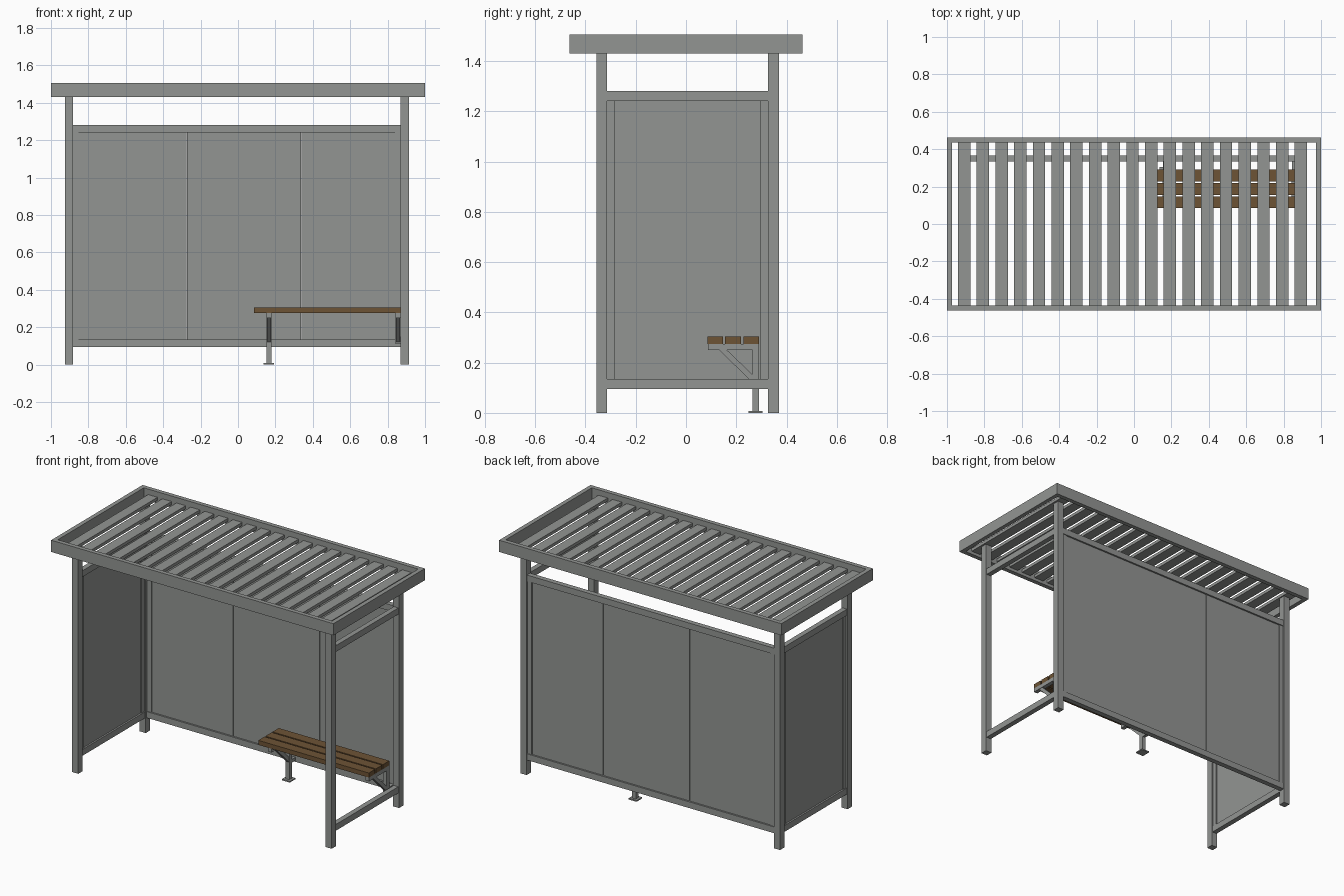
import bpy, bmesh, math
from mathutils import Vector

if "Cube" in bpy.data.objects:
    bpy.data.objects.remove(bpy.data.objects["Cube"])


def material(name, rgb):
    m = bpy.data.materials.new(name)
    m.diffuse_color = (*rgb, 1.0)
    m.use_nodes = True
    m.node_tree.nodes["Principled BSDF"].inputs["Base Color"].default_value = m.diffuse_color
    return m


STEEL = material("grey steel", (0.29, 0.30, 0.29))
WOOD = material("brown wood", (0.155, 0.088, 0.036))


def prism(name, profile, x0, x1, mat):
    """Extrude a (y, z) outline from x0 to x1."""
    bm = bmesh.new()
    a = [bm.verts.new((x0, y, z)) for y, z in profile]
    b = [bm.verts.new((x1, y, z)) for y, z in profile]
    n = len(profile)
    bm.faces.new(a)
    bm.faces.new(b[::-1])
    for i in range(n):
        j = (i + 1) % n
        bm.faces.new((a[i], b[i], b[j], a[j]))
    bmesh.ops.recalc_face_normals(bm, faces=bm.faces)
    me = bpy.data.meshes.new(name)
    bm.to_mesh(me)
    bm.free()
    me.materials.append(mat)
    ob = bpy.data.objects.new(name, me)
    bpy.context.collection.objects.link(ob)
    return ob


def box(name, x, y, z, mat=STEEL):
    """Box from (min, max) ranges."""
    return prism(name, [(y[0], z[0]), (y[1], z[0]), (y[1], z[1]), (y[0], z[1])],
                 x[0], x[1], mat)


LEFT, RIGHT = (-0.925, -0.882), (0.87, 0.913)
FRONT, BACK = (-0.357, -0.314), (0.326, 0.37)
LOW, HIGH = (0.095, 0.135), (1.24, 1.28)

# Corner posts
for sx, px in (("left", LEFT), ("right", RIGHT)):
    for sy, py in (("front", FRONT), ("back", BACK)):
        box(f"{sy}_{sx}_post", px, py, (0, 1.45))

# Roof rim
RIM = (1.43, 1.505)
box("roof_front_beam", (-1, 1), (-0.463, -0.435), RIM)
box("roof_back_beam", (-1, 1), (0.435, 0.463), RIM)
box("roof_left_beam", (-1, -0.972), (-0.435, 0.435), RIM)
box("roof_right_beam", (0.972, 1), (-0.435, 0.435), RIM)

# Roof slats
for i in range(19):
    c = -0.908 + 0.1 * i
    box(f"roof_slat_{i + 1}", (c - 0.033, c + 0.033), (-0.435, 0.435), (1.45, 1.47))

# Side rails, on both ends (the right end stays open)
for name, px in (("left", (-0.92, -0.887)), ("right", (0.875, 0.908))):
    for lvl, z in (("bottom", LOW), ("top", HIGH)):
        box(f"{name}_{lvl}_rail", px, (FRONT[1], BACK[0]), z)

# Left infill panel
box("left_front_stile", (-0.915, -0.892), (-0.314, -0.284), (0.135, 1.24))
box("left_back_stile", (-0.915, -0.892), (0.296, 0.326), (0.135, 1.24))
box("left_sheet", (-0.909, -0.898), (-0.284, 0.296), (0.135, 1.24))

# Back wall: rails, stiles and three sheets
for lvl, z in (("bottom", LOW), ("top", HIGH)):
    box(f"back_{lvl}_rail", (LEFT[1], RIGHT[0]), (0.334, 0.367), z)
box("back_left_stile", (LEFT[1], -0.852), (0.339, 0.362), (0.135, 1.24))
box("back_right_stile", (0.84, RIGHT[0]), (0.339, 0.362), (0.135, 1.24))
seams = [-0.852, -0.273, 0.34, 0.84]
for i in range(3):
    box(f"back_sheet_{i + 1}", (seams[i], seams[i + 1] - (0.003 if i < 2 else 0)),
        (0.345, 0.356), (0.135, 1.24))

# Bench planks
for i, y in enumerate(((0.085, 0.147), (0.156, 0.219), (0.228, 0.291))):
    box(f"bench_plank_{i + 1}", (0.085, 0.868), y, (0.275, 0.304), WOOD)

# Bench supports: leg, arm and diagonal brace
for name, x, bottom in (("inner", (0.152, 0.178), 0.0), ("outer", (0.842, 0.868), 0.11)):
    box(f"{name}_bench_leg", x, (0.265, 0.291), (bottom, 0.252))
    box(f"{name}_bench_arm", x, (0.087, 0.291), (0.25, 0.275))
    prism(f"{name}_bench_brace",
          [(0.13, 0.252), (0.161, 0.252), (0.278, 0.14), (0.267, 0.118)],
          x[0] + 0.002, x[1] - 0.002, STEEL)
box("bench_foot", (0.137, 0.193), (0.248, 0.305), (0, 0.008))
# Tie from the inner leg to the back wall and outer brace to the post
box("inner_bench_tie", (0.155, 0.175), (0.291, 0.336), (0.105, 0.125))
box("outer_bench_tie", (0.845, 0.868), (0.291, 0.336), (0.115, 0.135))
